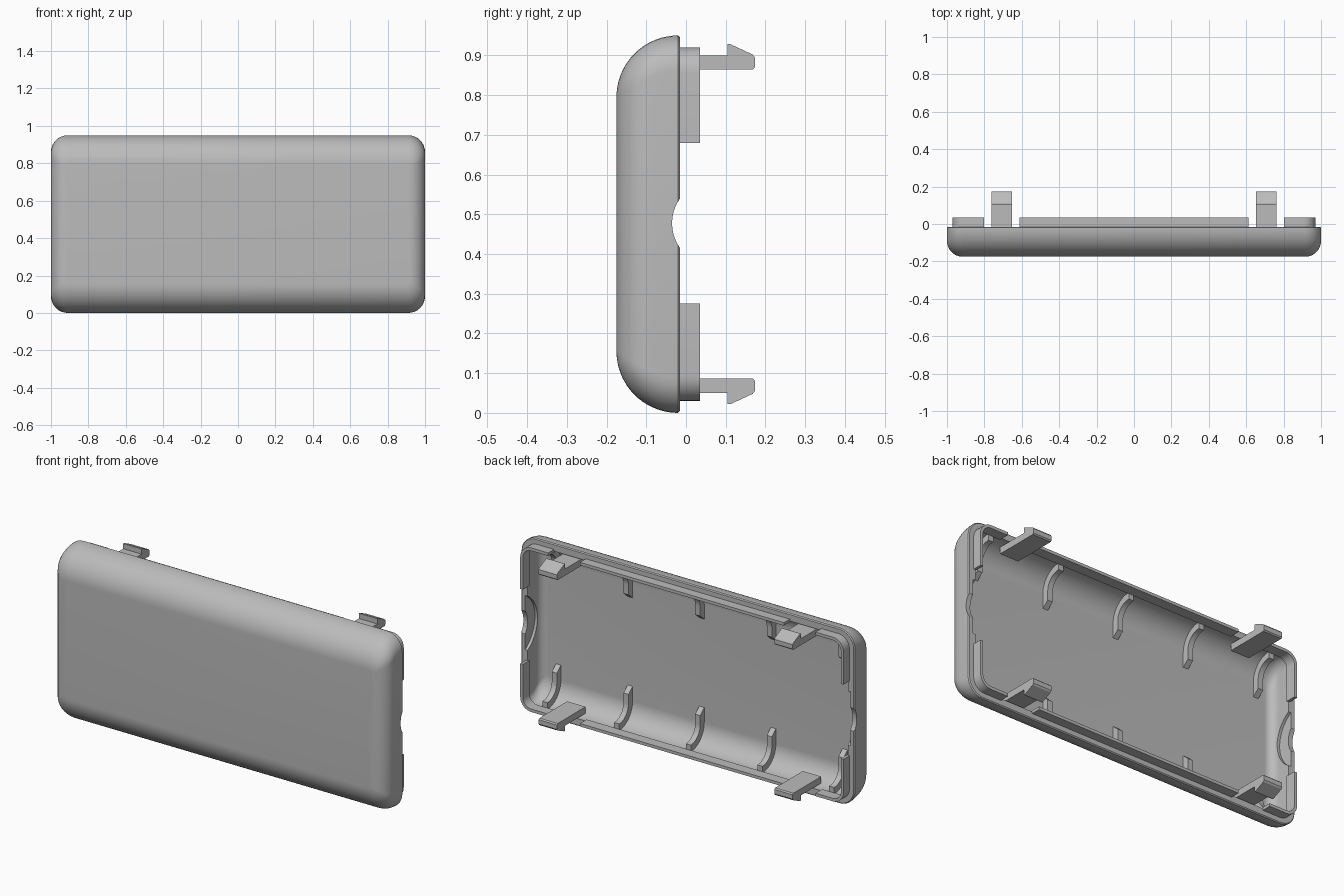
import bpy, bmesh, math

cube = bpy.data.objects.get("Cube")
if cube:
    bpy.data.objects.remove(cube, do_unlink=True)

grey = bpy.data.materials.new("plain grey")
grey.use_nodes = True
GREY = (0.5, 0.5, 0.5, 1)
grey.diffuse_color = GREY
grey.node_tree.nodes["Principled BSDF"].inputs["Base Color"].default_value = GREY

MID = 0.475      # half height, also the centre height
RIM = -0.015     # back plane of the shell
AXIS = -0.02     # centre of the long edge rounding


def finish(name, bm):
    bmesh.ops.recalc_face_normals(bm, faces=bm.faces)
    mesh = bpy.data.meshes.new(name)
    bm.to_mesh(mesh)
    bm.free()
    mesh.materials.append(grey)
    ob = bpy.data.objects.new(name, mesh)
    bpy.context.collection.objects.link(ob)
    return ob


def smooth(ob):
    bpy.ops.object.select_all(action="DESELECT")
    ob.select_set(True)
    bpy.context.view_layer.objects.active = ob
    bpy.ops.object.shade_smooth_by_angle(angle=math.radians(32))


def ring(bm, y, ix, iz, r, seg=8):
    """Rounded rectangle, inset by ix and iz from the outer size."""
    verts = []
    for k, (sx, sz) in enumerate([(1, 1), (-1, 1), (-1, -1), (1, -1)]):
        for i in range(seg + 1):
            a = (k + i / seg) * math.pi / 2
            verts.append(bm.verts.new((sx * (1 - ix - r) + r * math.cos(a), y,
                                       MID + sz * (MID - iz - r) + r * math.sin(a))))
    return verts


def bridge(bm, a, b):
    n = len(a)
    for i in range(n):
        bm.faces.new((a[i], a[(i + 1) % n], b[(i + 1) % n], b[i]))


def bowl(bm, t, n=18):
    """Rings of the rounded tray, offset inward by t, from front to rim."""
    rz, rx = 0.155 - t, 0.085 - t
    rings = []
    for i in range(n + 1):
        a = math.pi / 2 * (1 - i / n)
        y = AXIS - rz * math.sin(a)
        d = min(rx, max(0, -0.09 - y))
        inset = rx - math.sqrt(rx * rx - d * d)
        corner = 0.015 + (0.075 - t) * (1 - inset / rx)
        rings.append(ring(bm, y, t + inset, t + rz * (1 - math.cos(a)), corner))
    return rings


def prism(name, profile, x, width):
    """Extrude a (y, z) profile along x."""
    bm = bmesh.new()
    face = bm.faces.new([bm.verts.new((x - width / 2, y, z)) for y, z in profile])
    out = bmesh.ops.extrude_face_region(bm, geom=[face])
    moved = [v for v in out["geom"] if isinstance(v, bmesh.types.BMVert)]
    bmesh.ops.translate(bm, verts=moved, vec=(width, 0, 0))
    return finish(name, bm)


def disc(radius):
    return [(0.072 + radius * math.cos(2 * math.pi * i / 64),
             0.4775 + radius * math.sin(2 * math.pi * i / 64)) for i in range(64)]


def box(y0, y1, z0, z1):
    return [(y0, z0), (y1, z0), (y1, z1), (y0, z1)]


def cut(ob, cutter):
    cutter.hide_render = True
    mod = ob.modifiers.new("cut", "BOOLEAN")
    mod.operation, mod.solver, mod.object = "DIFFERENCE", "EXACT", cutter
    bpy.context.view_layer.objects.active = ob
    bpy.ops.object.modifier_apply(modifier=mod.name)
    bpy.data.objects.remove(cutter, do_unlink=True)


# Hollow tray: outside, rim with softened edge, inside
WALL = 0.04
bm = bmesh.new()
outer, inner = bowl(bm, 0), bowl(bm, WALL)
loops = outer + [ring(bm, RIM, 0.005, 0.005, 0.085),
                 ring(bm, RIM, WALL, WALL, 0.05)] + inner[::-1]
for a, b in zip(loops, loops[1:]):
    bridge(bm, a, b)
bm.faces.new(outer[0])
bm.faces.new(inner[0])
shell = finish("shell", bm)

# Round notch through each end wall, with a thin recess around it inside
for s in (1, -1):
    cut(shell, prism("notch_cutter", disc(0.107), s, 0.3))
    cut(shell, prism("recess_cutter", disc(0.17), s * 0.95, 0.05))
smooth(shell)

# Raised inner lip, interrupted at the ends and around the clips
bm = bmesh.new()
wall = [ring(bm, y, i, i, r) for y, i, r in
        [(-0.022, 0.03, 0.065), (0.035, 0.03, 0.065),
         (0.035, 0.046, 0.049), (-0.022, 0.046, 0.049)]]
for k in range(4):
    bridge(bm, wall[k], wall[(k + 1) % 4])
lip = finish("lip", bm)
for s in (1, -1):
    cut(lip, prism("end_gap_cutter", box(-0.1, 0.1, 0.275, 0.68), s, 0.3))
    cut(lip, prism("clip_gap_cutter", box(-0.1, 0.1, -0.1, 1.1), s * 0.707, 0.19))
smooth(lip)

# Snap clips and stiffening ribs, mirrored top and bottom
clip = [(-0.07, 0.05), (0.105, 0.05), (0.105, 0.022), (0.112, 0.022),
        (0.168, 0.048), (0.174, 0.056), (0.174, 0.08), (0.168, 0.086), (-0.07, 0.086)]


def arc(t):
    r = 0.155 - t
    return [(AXIS - r * math.sin(a), 0.155 - r * math.cos(a))
            for a in (math.pi / 2 * i / 10 for i in range(11))]


rib = arc(0.03) + [(-0.145, 0.235), (-0.135, 0.235), (-0.1, 0.205)] + arc(0.075)[::-1]

for side in ("bottom", "top"):
    def place(profile):
        return [(y, z if side == "bottom" else 2 * MID - z) for y, z in profile]
    for x, label in ((0.707, "left"), (-0.707, "right")):
        prism(f"{side}_{label}_clip", place(clip), x, 0.11)
    for i in range(-2, 3):
        smooth(prism(f"{side}_rib_{i + 3}", place(rib), i * 0.43, 0.03))
